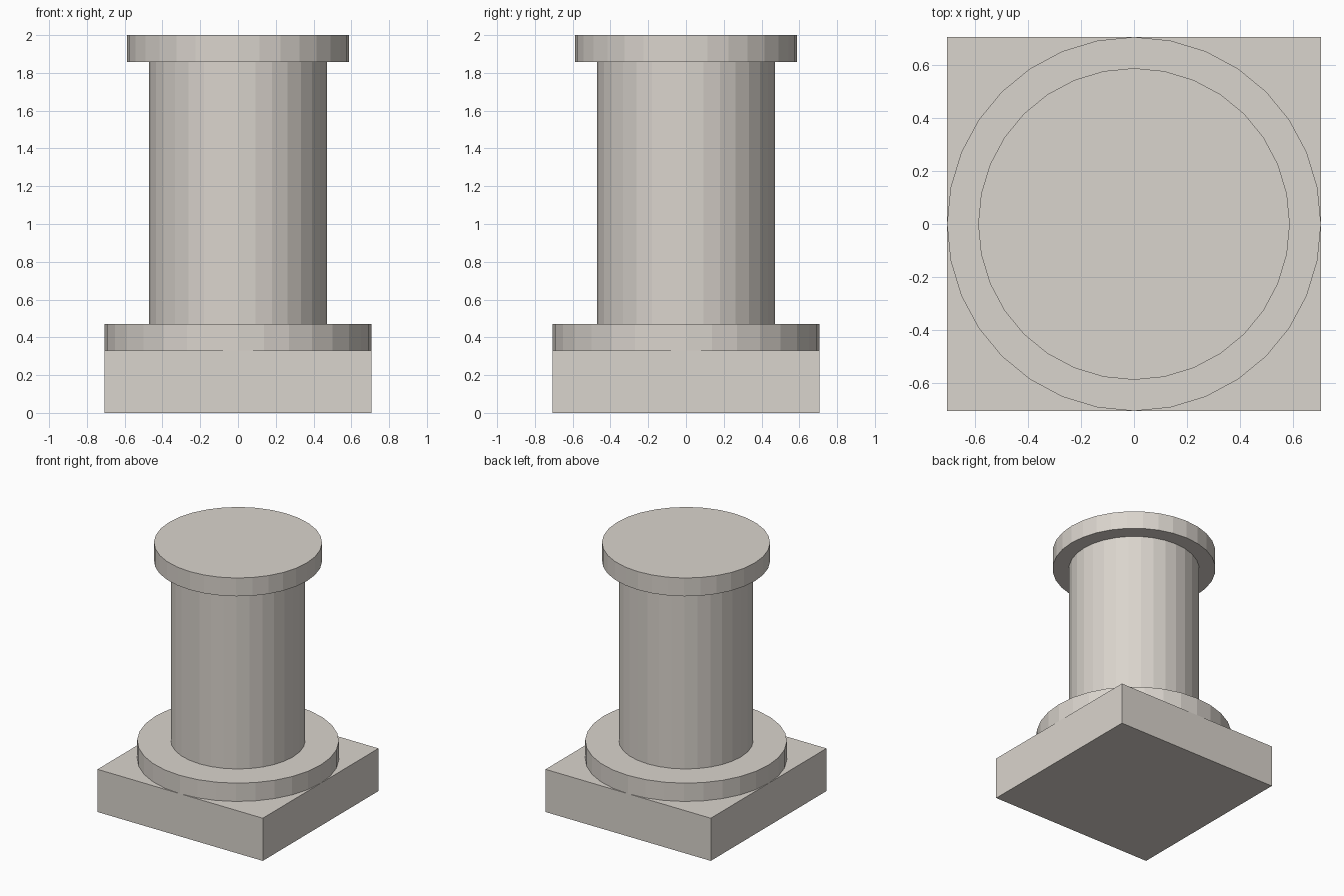
import bpy

if "Cube" in bpy.data.objects:
    bpy.data.objects.remove(bpy.data.objects["Cube"])

U = 2 / 17  # proportional unit: plinth 6, cap 5, shaft 4 (half widths)

stone = bpy.data.materials.new("warm grey stone")
stone.diffuse_color = (0.70, 0.66, 0.61, 1)
stone.use_nodes = True
stone.node_tree.nodes["Principled BSDF"].inputs["Base Color"].default_value = stone.diffuse_color


def finish(name):
    ob = bpy.context.object
    ob.name = name
    ob.data.materials.append(stone)
    bpy.ops.object.transform_apply(location=False, rotation=False, scale=True)
    return ob


def drum(name, radius, z0, z1):
    """Flat-shaded 32-sided cylinder between two heights."""
    bpy.ops.mesh.primitive_cylinder_add(vertices=32, radius=radius, depth=z1 - z0,
                                        location=(0, 0, (z0 + z1) / 2))
    return finish(name)


# Square plinth
bpy.ops.mesh.primitive_cube_add(size=1, location=(0, 0, 1.4 * U))
bpy.context.object.scale = (12 * U, 12 * U, 2.8 * U)
finish("plinth")

# Round base ring, shaft and cap
drum("base_ring", 6 * U, 2.8 * U, 4 * U)
drum("shaft", 4 * U, 4 * U, 15.8 * U)
drum("cap", 5 * U, 15.8 * U, 17 * U)
